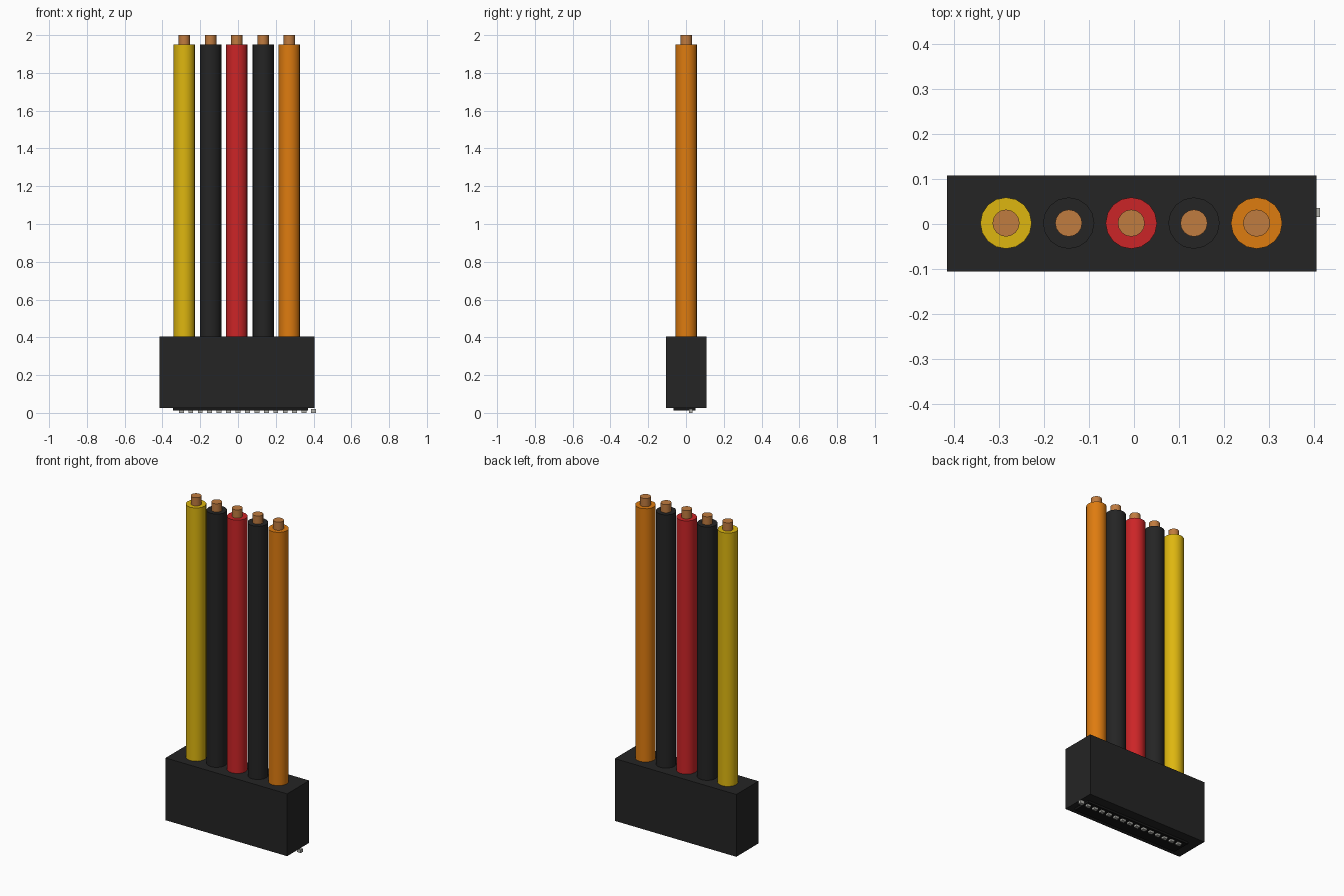
import bpy
from math import radians

if "Cube" in bpy.data.objects:
    bpy.data.objects.remove(bpy.data.objects["Cube"], do_unlink=True)


def material(name, r, g, b):
    m = bpy.data.materials.new(name)
    m.use_nodes = True
    m.diffuse_color = (r, g, b, 1)
    m.node_tree.nodes["Principled BSDF"].inputs["Base Color"].default_value = (r, g, b, 1)
    return m


black = material("black plastic", 0.018, 0.018, 0.018)
dark = material("dark insert", 0.008, 0.008, 0.008)
yellow = material("yellow insulation", 0.73, 0.47, 0.005)
red = material("red insulation", 0.6, 0.018, 0.02)
orange = material("orange insulation", 0.73, 0.2, 0.005)
copper = material("copper", 0.53, 0.2, 0.05)
metal = material("grey metal", 0.45, 0.45, 0.42)


def box(name, low, high, mat):
    centre = [(a + b) / 2 for a, b in zip(low, high)]
    bpy.ops.mesh.primitive_cube_add(size=1, location=centre)
    ob = bpy.context.object
    ob.name = name
    ob.scale = [b - a for a, b in zip(low, high)]
    bpy.ops.object.transform_apply(location=False, rotation=False, scale=True)
    ob.data.materials.append(mat)


def rod(name, x, radius, low, high, mat):
    bpy.ops.mesh.primitive_cylinder_add(vertices=16, radius=radius, depth=high - low,
                                        location=(x, 0.002, (low + high) / 2))
    ob = bpy.context.object
    ob.name = name
    ob.data.materials.append(mat)
    bpy.ops.object.shade_smooth_by_angle(angle=radians(40))


# Connector body and the insert on its underside
box("housing", (-0.415, -0.105, 0.025), (0.405, 0.108, 0.405), black)
box("socket_insert", (-0.345, -0.065, 0.012), (0.37, 0.05, 0.03), dark)

# Row of contacts
for i in range(15):
    x = -0.3 + 0.05 * i
    box(f"contact_{i + 1}", (x - 0.013, 0.015, 0), (x + 0.013, 0.035, 0.03 if x < 0.36 else 0.02), metal)

# Insulated wires with bare copper ends
for i, mat in enumerate((yellow, black, red, black, orange)):
    x = -0.284 + 0.139 * i
    rod(f"wire_{i + 1}", x, 0.057, 0.38, 1.95, mat)
    rod(f"copper_core_{i + 1}", x, 0.03, 1.93, 2.0, copper)
